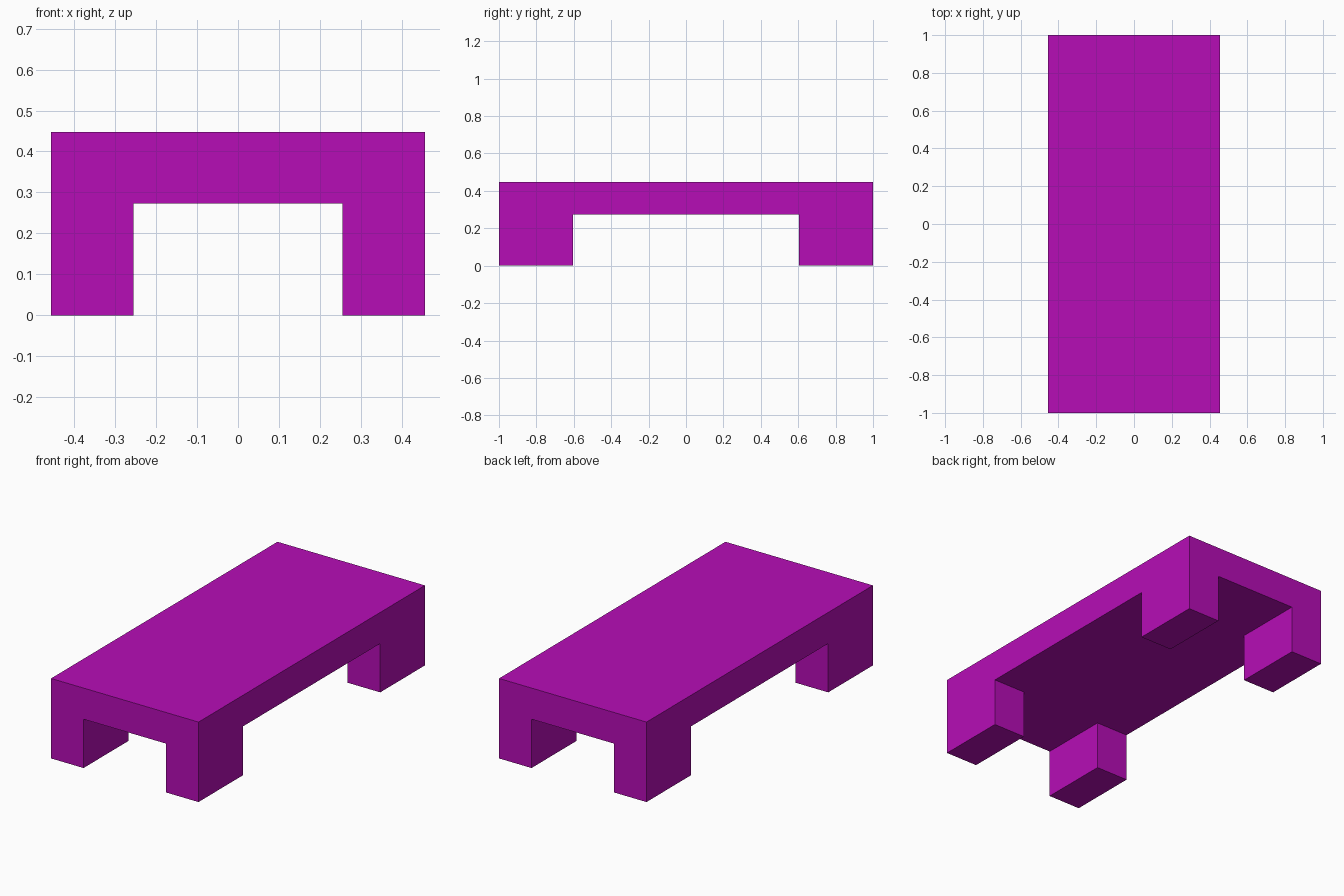
import bpy
import bmesh
from mathutils import Matrix, Vector

cube = bpy.data.objects.get("Cube")
if cube:
    bpy.data.objects.remove(cube, do_unlink=True)

HALF_X, HALF_Y, TOP = 0.456, 1.0, 0.447
UNDERSIDE = 0.273            # bottom of the slab
LEG_X, LEG_Y = 0.255, 0.605  # inner faces of the legs

# Colour
COLOUR = (0.47, 0.004, 0.47, 1.0)
magenta = bpy.data.materials.new("magenta")
magenta.use_nodes = True
magenta.diffuse_color = COLOUR
magenta.node_tree.nodes["Principled BSDF"].inputs["Base Color"].default_value = COLOUR

# Slab
bm = bmesh.new()
thickness = TOP - UNDERSIDE
bmesh.ops.create_cube(
    bm, size=1,
    matrix=Matrix.Translation((0, 0, UNDERSIDE + thickness / 2))
    @ Matrix.Diagonal((2 * HALF_X, 2 * HALF_Y, thickness, 1)))

# Cut lines along the inner faces of the legs
for axis, offset in ((Vector((1, 0, 0)), LEG_X), (Vector((0, 1, 0)), LEG_Y)):
    for side in (-1, 1):
        bmesh.ops.bisect_plane(bm, geom=bm.verts[:] + bm.edges[:] + bm.faces[:],
                               plane_co=axis * offset * side, plane_no=axis)

# Legs: pull the four corner faces of the underside down to the floor
bm.normal_update()
corners = []
for face in bm.faces:
    centre = face.calc_center_median()
    if face.normal.z < -0.9 and abs(centre.x) > LEG_X and abs(centre.y) > LEG_Y:
        corners.append(face)
feet = bmesh.ops.extrude_discrete_faces(bm, faces=corners)["faces"]
for vert in {v for face in feet for v in face.verts}:
    vert.co.z = 0

# Merge the coplanar pieces into clean flat faces
bmesh.ops.recalc_face_normals(bm, faces=bm.faces[:])
bmesh.ops.dissolve_limit(bm, angle_limit=0.01, verts=bm.verts[:], edges=bm.edges[:])

mesh = bpy.data.meshes.new("low_table")
bm.to_mesh(mesh)
bm.free()
mesh.materials.append(magenta)
table = bpy.data.objects.new("low_table", mesh)
bpy.context.scene.collection.objects.link(table)
